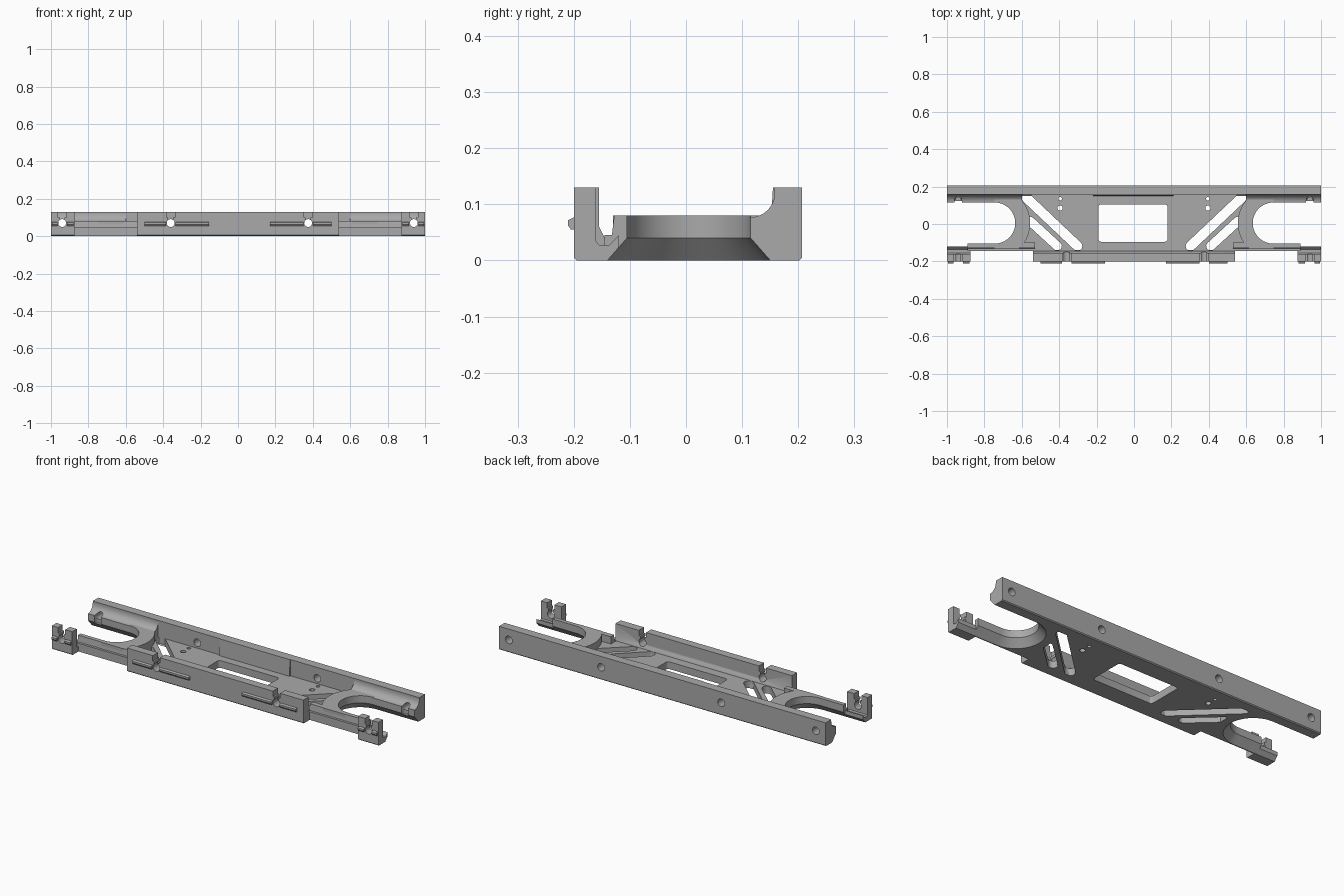
import bpy, bmesh, math
from mathutils import Vector

if "Cube" in bpy.data.objects:
    bpy.data.objects.remove(bpy.data.objects["Cube"])

grey = bpy.data.materials.new("plain_grey")
grey.use_nodes = True
colour = (0.4, 0.4, 0.4, 1)
grey.diffuse_color = colour
grey.node_tree.nodes["Principled BSDF"].inputs["Base Color"].default_value = colour

CY = 0.005      # centre line of the end openings
CX = 0.745      # centre of the opening arcs
DECK = 0.08     # height of end decks
FLOOR = 0.04    # height of middle floor
TOP = 0.13      # height of walls
HOLES = (-0.94, -0.36, 0.375, 0.94)


def loft(name, rings):
    """Closed solid through matching rings of points."""
    bm = bmesh.new()
    loops = [[bm.verts.new(p) for p in ring] for ring in rings]
    n = len(loops[0])
    for a, b in zip(loops, loops[1:]):
        for i in range(n):
            j = (i + 1) % n
            bm.faces.new((a[i], a[j], b[j], b[i]))
    bm.faces.new(loops[0])
    bm.faces.new(loops[-1])
    bmesh.ops.recalc_face_normals(bm, faces=bm.faces)
    mesh = bpy.data.meshes.new(name)
    bm.to_mesh(mesh)
    bm.free()
    ob = bpy.data.objects.new(name, mesh)
    bpy.context.collection.objects.link(ob)
    mesh.materials.append(grey)
    return ob


def along_x(name, profile, x0, x1):
    return loft(name, [[(x, y, z) for y, z in profile] for x in (x0, x1)])


def along_y(name, profile, y0, y1):
    return loft(name, [[(x, y, z) for x, z in profile] for y in (y0, y1)])


def along_z(name, outline, z0, z1):
    return loft(name, [[(x, y, z) for x, y in outline] for z in (z0, z1)])


def arc(cx, cy, r, a0, a1, n):
    return [(cx + r * math.cos(math.radians(a0 + (a1 - a0) * i / n)),
             cy + r * math.sin(math.radians(a0 + (a1 - a0) * i / n))) for i in range(n + 1)]


def circle(cx, cy, r):
    return arc(cx, cy, r, 0, 345, 23)


def rect(u0, u1, v0, v1):
    return [(u0, v0), (u1, v0), (u1, v1), (u0, v1)]


def rounded_rect(u0, u1, v0, v1, r):
    return (arc(u1 - r, v1 - r, r, 0, 90, 4) + arc(u0 + r, v1 - r, r, 90, 180, 4)
            + arc(u0 + r, v0 + r, r, 180, 270, 4) + arc(u1 - r, v0 + r, r, 270, 360, 4))


def slot(p, q, r):
    """Outline of a straight slot with round ends."""
    d = Vector(q) - Vector(p)
    t = math.degrees(math.atan2(d.y, d.x))
    return arc(*p, r, t + 90, t + 270, 8) + arc(*q, r, t - 90, t + 90, 8)


def opening(side):
    """End opening, flared towards the underside."""
    rings = []
    for z, r in ((-0.01, 0.154), (FLOOR, 0.11), (0.2, 0.11)):
        pts = [(1.2, CY + r)] + arc(CX, CY, r, 90, 270, 32) + [(1.2, CY - r)]
        rings.append([(side * x, y, z) for x, y in pts])
    return loft("opening_cutter", rings)


def cut(ob, cutters):
    for c in cutters:
        c.hide_render = True
        m = ob.modifiers.new("cut", 'BOOLEAN')
        m.operation = 'DIFFERENCE'
        m.solver = 'EXACT'
        m.object = c
    graph = bpy.context.evaluated_depsgraph_get()
    graph.update()
    mesh = bpy.data.meshes.new_from_object(ob.evaluated_get(graph))
    ob.modifiers.clear()
    ob.data = mesh


# Cutters
openings = [opening(s) for s in (-1, 1)]
bores = [along_y("bore_cutter", circle(x, 0.07, 0.021), -0.3, 0.3) for x in HOLES]
clip_slots = []
for x in HOLES:
    clip_slots.append(along_y("slot_cutter", rect(x - 0.013, x + 0.013, 0.07, 0.11), -0.3, -0.1))
    clip_slots.append(along_y("slot_cutter", rect(x - 0.022, x + 0.022, 0.1, 0.2), -0.3, -0.1))
floor_cuts = [along_z("window_cutter", rounded_rect(-0.19, 0.18, -0.095, 0.105, 0.015), -0.1, 0.2)]
notches = []
for s in (-1, 1):
    floor_cuts += [
        along_z("slot_cutter", slot((s * 0.575, 0.14), (s * 0.302, -0.118), 0.026), -0.1, 0.2),
        along_z("slot_cutter", slot((s * 0.555, 0.015), (s * 0.41, -0.118), 0.024), -0.1, 0.2),
        along_z("hole_cutter", circle(s * 0.395, 0.135, 0.01), -0.1, 0.2),
        along_z("hole_cutter", circle(s * 0.395, 0.085, 0.014), -0.1, 0.2)]
    notches.append(along_z("notch_cutter", circle(s * 0.94, 0.12, 0.02), 0.03, 0.1))

# Rear rail, thicker in the middle
rail = along_x("rear_rail", [(0.15, 0), (0.202, 0), (0.207, 0.005), (0.207, TOP),
                             (0.158, TOP), (0.158, 0.005)], -1, 1)
cut(rail, openings + bores)
along_x("rail_middle_pad", [(0.16, 0.02), (0.16, TOP), (0.155, TOP), (0.149, 0.03)], -0.22, 0.21)

# Middle floor with window, diagonal slots and small holes
floor = along_z("floor_plate", rect(-0.66, 0.66, -0.145, 0.165), 0, FLOOR)
cut(floor, openings + floor_cuts)

# Front wall with keyhole slots
wall = along_x("front_wall", [(-0.195, 0), (-0.14, 0), (-0.145, FLOOR), (-0.155, 0.06),
                              (-0.155, TOP), (-0.2, TOP), (-0.2, 0.005)], -0.54, 0.54)
cut(wall, bores + clip_slots)

RIDGE = [(-0.198, 0.055), (-0.205, 0.055), (-0.21, 0.062), (-0.21, 0.072), (-0.198, 0.078)]
for x0, x1 in ((-0.5, -0.385), (-0.335, -0.155), (0.17, 0.35), (0.4, 0.5)):
    along_x("wall_ridge", RIDGE, x0, x1)

# Ends: curved deck, rail shelf, front arm and clip
cove = arc(0.115, 0.12, 0.043, -90, 0, 8)
for s, side in ((-1, "right"), (1, "left")):
    rim = [(s * x, min(max(y, -0.13), 0.16)) for x, y in arc(CX, CY, 0.19, 90, 270, 40)]
    deck = along_z(side + "_curved_deck", rim, 0, DECK)
    cut(deck, openings)

    shelf = along_x(side + "_rail_shelf", [(0.16, 0), (0.11, 0)] + cove + [(0.16, 0.12)],
                    s * 0.6, s * 1)
    cut(shelf, openings + bores + notches)

    arm = along_x(side + "_front_arm",
                  [(-0.145, 0), (-0.1, 0), (-0.1, DECK), (-0.128, DECK), (-0.132, 0.045),
                   (-0.145, 0.045)], s * 0.53, s * 0.89)
    cut(arm, openings)

    clip = along_x(side + "_end_clip",
                   [(-0.195, 0), (-0.14, 0), (-0.12, 0.023), (-0.12, 0.045), (-0.136, 0.028),
                    (-0.155, 0.028), (-0.16, 0.034), (-0.16, TOP), (-0.2, TOP), (-0.2, 0.005)],
                   s * 0.875, s * 1)
    cut(clip, bores + clip_slots)
    for x0, x1 in ((0.88, 0.915), (0.965, 0.995)):
        along_x(side + "_clip_ridge", RIDGE, s * x0, s * x1)

# Remove helpers and shade round surfaces
for ob in list(bpy.context.collection.objects):
    if "_cutter" in ob.name:
        bpy.data.objects.remove(ob)
    elif ob.type == 'MESH':
        bpy.ops.object.select_all(action='DESELECT')
        ob.select_set(True)
        bpy.context.view_layer.objects.active = ob
        bpy.ops.object.shade_smooth_by_angle(angle=math.radians(30))
